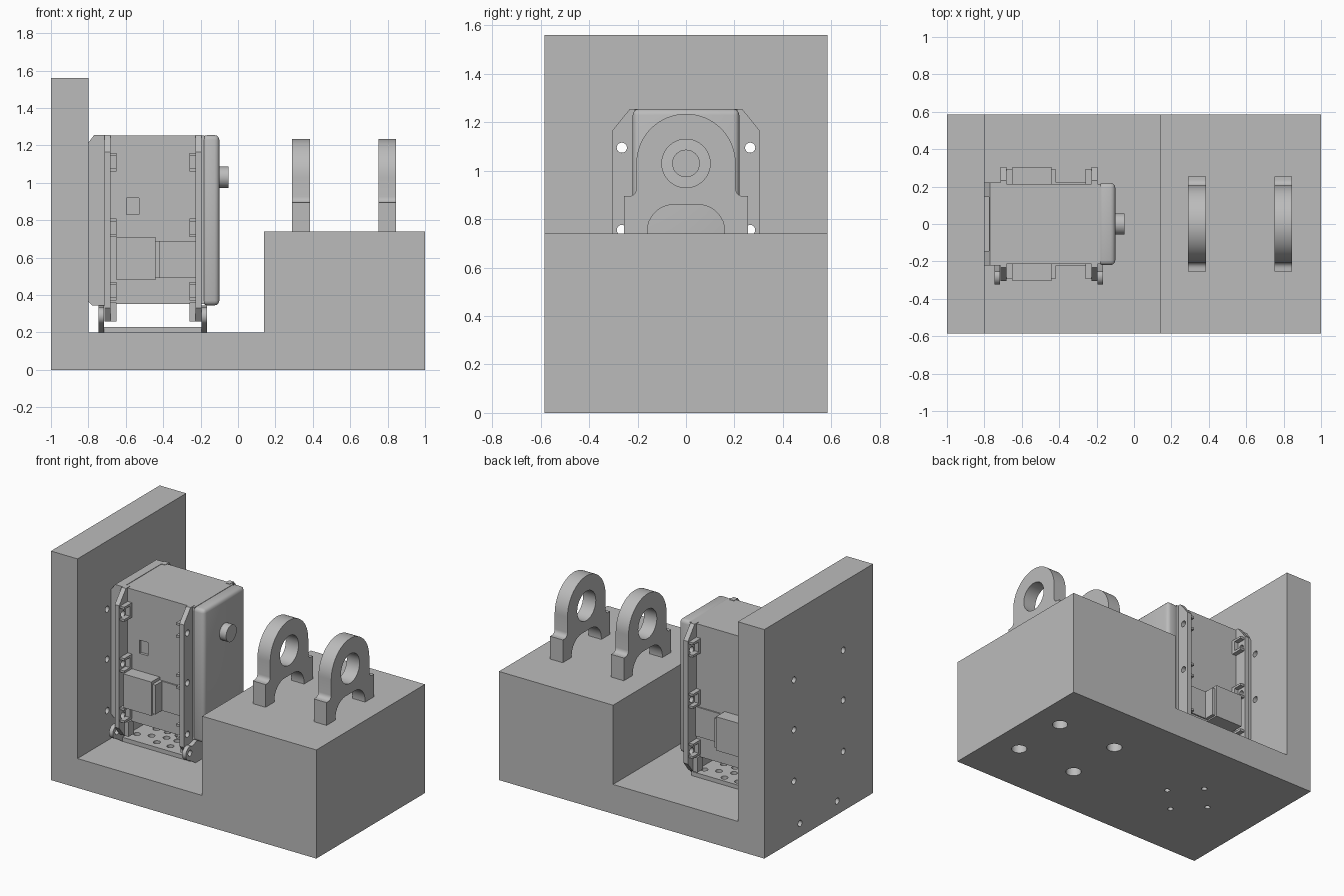
import bpy, bmesh, math
from mathutils import Matrix, Vector

cube = bpy.data.objects.get("Cube")
if cube:
    bpy.data.objects.remove(cube, do_unlink=True)

grey = bpy.data.materials.new("plain grey")
grey.use_nodes = True
grey.diffuse_color = (0.5, 0.5, 0.5, 1)
grey.node_tree.nodes["Principled BSDF"].inputs["Base Color"].default_value = (0.5, 0.5, 0.5, 1)


def finish(name, bm):
    bmesh.ops.recalc_face_normals(bm, faces=bm.faces)
    mesh = bpy.data.meshes.new(name)
    bm.to_mesh(mesh)
    bm.free()
    mesh.materials.append(grey)
    obj = bpy.data.objects.new(name, mesh)
    bpy.context.collection.objects.link(obj)
    return obj


def prism(name, pts, axis, lo, hi):
    """Extrude a 2D outline along an axis; the outline uses the other two axes in order."""
    def place(p, d):
        c = list(p)
        c.insert("xyz".index(axis), d)
        return c
    bm = bmesh.new()
    face = bm.faces.new([bm.verts.new(place(p, lo)) for p in pts])
    ext = bmesh.ops.extrude_face_region(bm, geom=[face])
    move = Vector(place((0, 0), hi - lo))
    bmesh.ops.translate(bm, vec=move, verts=[g for g in ext["geom"] if isinstance(g, bmesh.types.BMVert)])
    return finish(name, bm)


def box(name, x, y, z):
    return prism(name, [(x[0], z[0]), (x[1], z[0]), (x[1], z[1]), (x[0], z[1])], "y", *y)


def rods(name, spots, axis, lo, hi, r, n=24):
    """One object holding parallel cylinders at the given 2D spots."""
    bm = bmesh.new()
    for u, v in spots:
        c = [u, v]
        c.insert("xyz".index(axis), (lo + hi) / 2)
        turn = {"x": Matrix.Rotation(math.pi / 2, 4, "Y"),
                "y": Matrix.Rotation(math.pi / 2, 4, "X"), "z": Matrix()}[axis]
        bmesh.ops.create_cone(bm, cap_ends=True, segments=n, radius1=r, radius2=r,
                              depth=hi - lo, matrix=Matrix.Translation(c) @ turn)
    return finish(name, bm)


def apply(obj, mod):
    bpy.context.view_layer.objects.active = obj
    bpy.ops.object.modifier_apply(modifier=mod.name)


def cut(obj, cutter):
    mod = obj.modifiers.new("cut", "BOOLEAN")
    mod.operation, mod.solver, mod.object = "DIFFERENCE", "EXACT", cutter
    apply(obj, mod)
    bpy.data.objects.remove(cutter, do_unlink=True)


def rounded(obj, width, segments=3):
    mod = obj.modifiers.new("round", "BEVEL")
    mod.width, mod.segments = width, segments
    apply(obj, mod)


def smooth(obj):
    bpy.ops.object.select_all(action="DESELECT")
    obj.select_set(True)
    bpy.context.view_layer.objects.active = obj
    bpy.ops.object.shade_smooth_by_angle(angle=math.radians(35))


def arc(cx, cy, r, a0, a1, n):
    angles = [math.radians(a0 + (a1 - a0) * i / n) for i in range(n + 1)]
    return [(cx + r * math.cos(a), cy + r * math.sin(a)) for a in angles]


# Stand: floor, back wall and raised block
stand = prism("stand", [(-1, 0), (1, 0), (1, .74), (.14, .74), (.14, .2),
                        (-.8, .2), (-.8, 1.56), (-1, 1.56)], "y", -.585, .585)
mount_spots = [(s * .265, z) for s in (-1, 1) for z in (.405, .755, 1.095)]
ring_spots = [(-.45 + .17 * math.cos(i * math.pi / 2), .17 * math.sin(i * math.pi / 2)) for i in range(4)]
cut(stand, rods("hole_cutter", mount_spots, "x", -1.1, -.7, .021))
cut(stand, rods("hole_cutter", [(-.2, .092), (.2, .092)], "x", -1.1, -.75, .021))
cut(stand, rods("hole_cutter", ring_spots, "z", -.1, .3, .018))
cut(stand, rods("hole_cutter", [(x, s * .205) for x in (.338, .797) for s in (-1, 1)], "z", -.1, .6, .05))
smooth(stand)

# Two bearing blocks with arched feet
half = (arc(.05, .75, .11, 90, 0, 8) + [(.16, .74), (.255, .74), (.255, .895)]
        + arc(.235, .925, .03, -90, -180, 5) + arc(0, 1.03, .205, 0, 90, 16))
outline = half + [(-y, z) for y, z in reversed(half[:-1])]
for i, x in enumerate((.29, .75)):
    block = prism(f"bearing_block_{i + 1}", outline, "x", x, x + .096)
    cut(block, rods("bore_cutter", [(0, 1.03)], "x", x - .1, x + .2, .1, 48))
    smooth(block)

# Machine housing: core, front cover, rear cover
core = box("housing_core", (-.72, -.18), (-.213, .213), (.352, 1.252))
cut(core, box("pocket_cutter", (-.595, -.53), (-.3, -.195), (.83, .92)))
cover = box("front_cover", (-.19, -.1), (-.22, .22), (.345, 1.255))
rounded(cover, .025)
smooth(cover)
rear = prism("rear_cover", [(-.8, .365), (-.78, .345), (-.71, .345), (-.71, 1.255), (-.77, 1.255), (-.8, 1.215)],
             "y", -.222, .222)
cut(rear, box("recess_cutter", (-.9, -.775), (-.145, .145), (.43, 1.4)))

# Drive shaft
shaft = rods("drive_shaft", [(0, 1.03)], "x", -.12, -.05, .057, 40)
smooth(shaft)

# Side rails with bosses, and the side boxes
for side, s in (("right", -1), ("left", 1)):
    def span(a, b):
        return tuple(sorted((s * a, s * b)))
    for end, plate, inner in (("rear", (-.715, -.682), (-.684, -.65)),
                              ("front", (-.228, -.195), (-.26, -.226))):
        name = f"{side}_{end}_rail"
        rail = prism(name, [(s * y, z) for y, z in ((.19, .26), (.25, .26), (.305, .33), (.305, 1.165),
                                                    (.232, 1.255), (.19, 1.255))], "x", *plate)
        cut(rail, rods("hole_cutter", mount_spots, "x", -.9, -.1, .021))
        smooth(rail)
        for z in (.42, .76, 1.11):
            box(name + "_boss", inner, span(.2, .235), (z - .05, z + .05))
            for dz in (-.05, .034):
                box(name + "_shelf", inner, span(.2, .295), (z + dz, z + dz + .016))
        box(name + "_leg", inner, span(.19, .25), (.26, .36))
    box(f"{side}_side_box", (-.65, -.44), span(.2, .305), (.48, .71))
    box(f"{side}_side_box_lid", (-.45, -.418), span(.2, .292), (.49, .69))
    box(f"{side}_side_panel", (-.418, -.228), span(.2, .222), (.49, .69))

# Perforated tray under the housing
tray = box("tray", (-.73, -.18), (-.22, .2), (.2, .228))
holes = [(-.45 + r * math.cos(k * 2 * math.pi / n), r * math.sin(k * 2 * math.pi / n))
         for r, n in ((0, 1), (.08, 6), (.165, 10)) for k in range(n)]
holes += [(x, y) for x in (-.67, -.23) for y in (-.13, .13)]
cut(tray, rods("hole_cutter", holes, "z", .1, .3, .022, 20))
smooth(tray)

# Tray cheeks with rounded ears
cheek = [(.2, .345), (-.2, .345)] + arc(-.278, .288, .046, 60, 260, 12) + [(-.22, .2), (.17, .2), (.2, .23)]
for name, x in (("rear_cheek", -.745), ("front_cheek", -.195)):
    ear = prism(name, cheek, "x", x, x + .028)
    cut(ear, rods("hole_cutter", [(-.278, .288)], "x", x - .1, x + .1, .02))
    smooth(ear)
